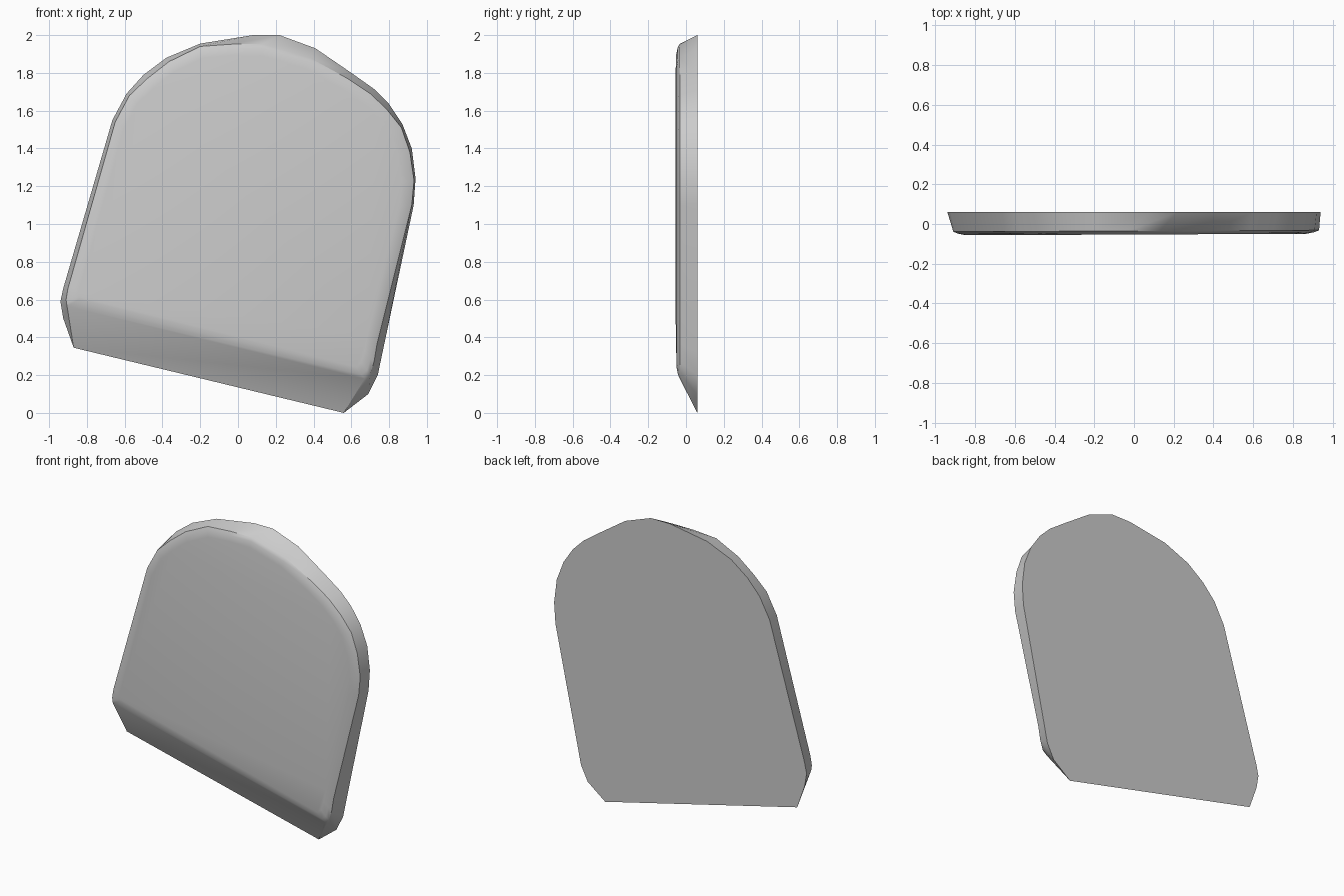
import bpy, bmesh, math

if "Cube" in bpy.data.objects:
    bpy.data.objects.remove(bpy.data.objects["Cube"])

# Outline pairs: back edge (x, z), front rim (x, z)
outline = [
    (-.87, .345, -.905, .565), (.56, .0, .67, .18), (.69, .10, .70, .205),
    (.74, .20, .72, .27), (.765, .32, .735, .36), (.93, 1.10, .92, 1.10),
    (.94, 1.24, .932, 1.23), (.92, 1.40, .91, 1.38), (.87, 1.53, .865, 1.51),
    (.80, 1.635, .785, 1.61), (.72, 1.715, .70, 1.69), (.60, 1.80, .58, 1.77),
    (.41, 1.93, .38, 1.88), (.22, 2.0, .13, 1.952), (.08, 2.0, -.03, 1.952),
    (-.20, 1.955, -.20, 1.94), (-.38, 1.88, -.365, 1.86), (-.50, 1.79, -.48, 1.77),
    (-.59, 1.69, -.575, 1.68), (-.665, 1.55, -.65, 1.54), (-.925, .66, -.90, .66),
    (-.94, .59, -.91, .60), (-.925, .50, -.908, .58),
]
cx, cz = 0.02, 1.08

bm = bmesh.new()


def inset_ring(scale, depth):
    """Rim scaled towards the centre; the face leans slightly forward at left."""
    return [bm.verts.new((cx + (x - cx) * scale, depth + 0.004 * x,
                          cz + (z - cz) * scale)) for _, _, x, z in outline]


# Back edge, sloped side, rounded shoulder, front face
rings = [[bm.verts.new((x, 0.06, z)) for x, z, _, _ in outline],
         inset_ring(1.0, -0.035), inset_ring(0.975, -0.045), inset_ring(0.93, -0.053)]
n = len(outline)
for a, b in zip(rings, rings[1:]):
    for i in range(n):
        j = (i + 1) % n
        bm.faces.new((a[i], a[j], b[j], b[i]))
bm.faces.new(rings[0][::-1])
bm.faces.new(rings[-1])
bmesh.ops.recalc_face_normals(bm, faces=bm.faces)

mesh = bpy.data.meshes.new("rounded_slab")
bm.to_mesh(mesh)
bm.free()
slab = bpy.data.objects.new("rounded_slab", mesh)
bpy.context.collection.objects.link(slab)

# Smooth shading with crisp back edge
bpy.context.view_layer.objects.active = slab
slab.select_set(True)
bpy.ops.object.shade_smooth_by_angle(angle=math.radians(35))
